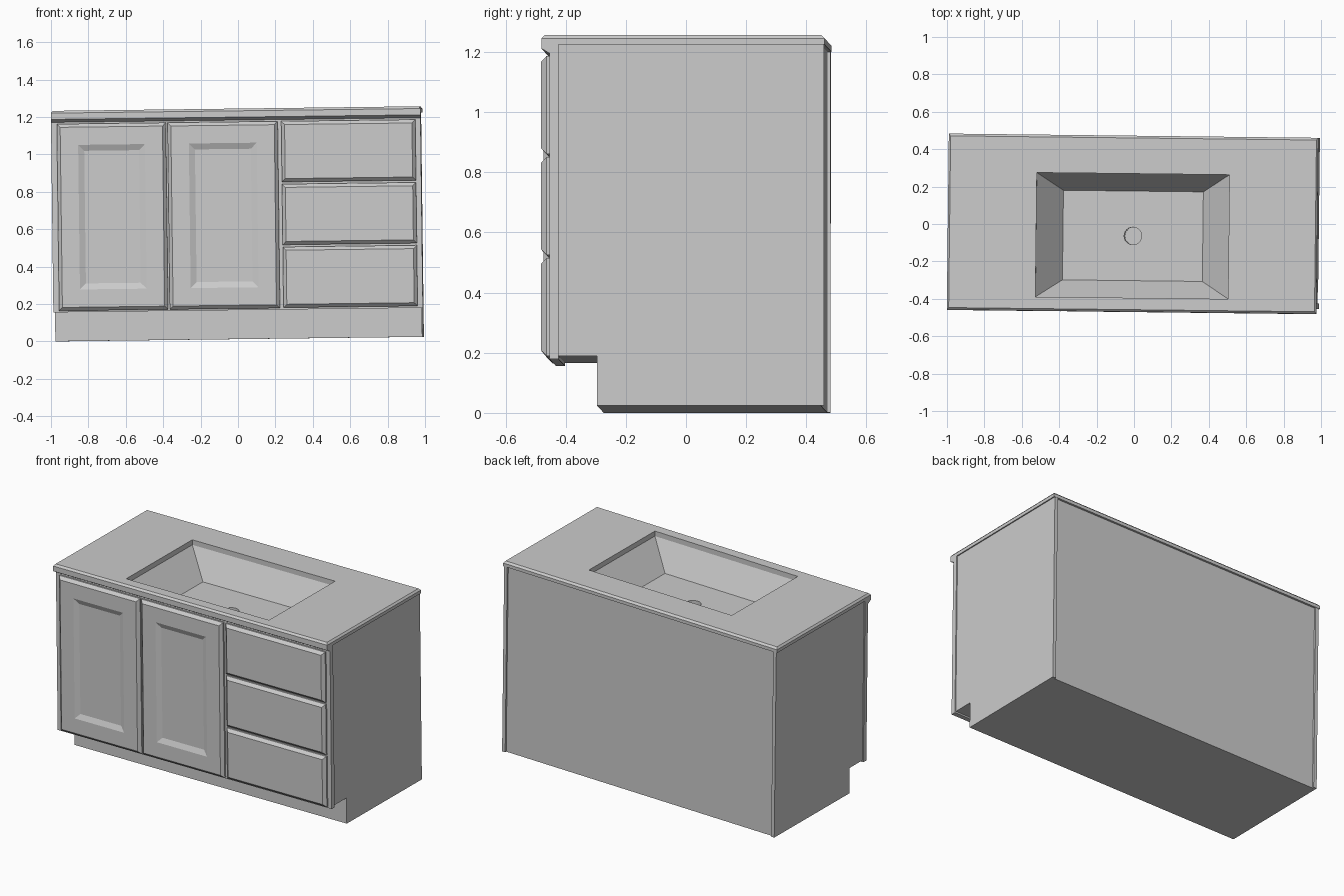
import bpy, bmesh, math
from mathutils import Matrix

if "Cube" in bpy.data.objects:
    bpy.data.objects.remove(bpy.data.objects["Cube"])

# Single painted finish
grey = bpy.data.materials.new("light_grey")
grey.use_nodes = True
COLOUR = (0.6, 0.6, 0.6, 1)
grey.diffuse_color = COLOUR
grey.node_tree.nodes["Principled BSDF"].inputs["Base Color"].default_value = COLOUR

# The whole cabinet leans and turns very slightly
MID = 0.616
LEAN = (Matrix.Translation((0, 0, MID + 0.0125)) @ Matrix.Rotation(-0.0115, 4, "Z")
        @ Matrix.Rotation(-0.0125, 4, "Y") @ Matrix.Translation((0, 0, -MID)))


def finish(name, bm):
    bmesh.ops.recalc_face_normals(bm, faces=bm.faces)
    mesh = bpy.data.meshes.new(name)
    bm.to_mesh(mesh)
    bm.free()
    mesh.materials.append(grey)
    obj = bpy.data.objects.new(name, mesh)
    bpy.context.collection.objects.link(obj)
    obj.matrix_world = LEAN
    return obj


def prism(name, x0, x1, profile):
    """Extrude a (y, z) outline along x."""
    bm = bmesh.new()
    face = bm.faces.new([bm.verts.new((x0, y, z)) for y, z in profile])
    out = bmesh.ops.extrude_face_region(bm, geom=[face])["geom"]
    moved = [v for v in out if isinstance(v, bmesh.types.BMVert)]
    bmesh.ops.translate(bm, verts=moved, vec=(x1 - x0, 0, 0))
    return finish(name, bm)


def box(name, x0, x1, y0, y1, z0, z1):
    return prism(name, x0, x1, [(y0, z0), (y1, z0), (y1, z1), (y0, z1)])


def loft(bm, rings):
    """Join successive rings of points; return the last ring."""
    previous = None
    for ring in rings:
        verts = [bm.verts.new(p) for p in ring]
        if previous:
            for i in range(len(verts)):
                j = (i + 1) % len(verts)
                bm.faces.new((previous[i], previous[j], verts[j], verts[i]))
        previous = verts
    return previous


def front_panel(name, x0, x1, z0, z1, steps):
    """Door or drawer front from (inset, y) steps, back to front."""
    bm = bmesh.new()
    last = loft(bm, [[(x0 + i, y, z0 + i), (x1 - i, y, z0 + i),
                      (x1 - i, y, z1 - i), (x0 + i, y, z1 - i)] for i, y in steps])
    bm.faces.new(last)
    return finish(name, bm)


def flat_ring(x, y0, y1, z):
    return [(-x, y0, z), (x, y0, z), (x, y1, z), (-x, y1, z)]


# Carcass
SIDE, TOP = 0.981, 1.2
FRAME_BACK, FRAME_FRONT, FACE = -0.413, -0.443, -0.471
KICK, DECK, BACK = -0.285, 0.165, 0.47
side_outline = [(KICK, 0), (BACK, 0), (BACK, TOP), (FRAME_BACK, TOP),
                (FRAME_BACK, DECK), (KICK, DECK)]
for name, s in (("left_side", 1), ("right_side", -1)):
    prism(name, s * SIDE, s * (SIDE - 0.022), side_outline)
INNER = SIDE - 0.022
box("back_panel", -INNER, INNER, 0.44, 0.459, 0, TOP)
box("base_panel", -INNER, INNER, KICK, 0.44, 0, 0.02)
box("toe_kick", -INNER, INNER, KICK, KICK + 0.02, 0, DECK)
box("deck", -INNER, INNER, FRAME_BACK, KICK + 0.02, DECK, DECK + 0.02)
WIDE = 0.988
box("face_frame", -WIDE, WIDE, FRAME_FRONT, FRAME_BACK, 0.155, 1.172)

# Doors with sunken panels
edge = [(0, FRAME_FRONT), (0, FACE + 0.018), (0.018, FACE)]
sunken = edge + [(0.113, FACE), (0.145, FACE + 0.014)]
front_panel("door_outer", -0.957, -0.374, 0.163, 1.162, sunken)
front_panel("door_inner", -0.365, 0.224, 0.163, 1.162, sunken)

# Drawer fronts
for i, name in enumerate(("drawer_bottom", "drawer_middle", "drawer_top")):
    z = 0.165 + i * 0.336
    front_panel(name, 0.243, 0.96, z, z + 0.325, edge)

# Counter with basin and drain
bm = bmesh.new()
Y0, Y1, H = -0.47, 0.472, 1.2325
floor = loft(bm, [
    flat_ring(WIDE - 0.04, Y0 + 0.04, Y1 - 0.04, TOP),
    flat_ring(WIDE, Y0, Y1, TOP),
    flat_ring(WIDE, Y0, Y1, H - 0.012),
    flat_ring(WIDE - 0.01, Y0 + 0.012, Y1 - 0.012, H),
    flat_ring(0.515, -0.395, 0.269, H),
    flat_ring(0.515, -0.395, 0.269, TOP),
    flat_ring(0.374, -0.303, 0.176, 1.033)])
SIDES = 24
circle = [(0.047 * math.cos(math.tau * i / SIDES), 0.047 * math.sin(math.tau * i / SIDES) - 0.064)
          for i in range(SIDES)]
drain_top = [bm.verts.new((x, y, 1.033)) for x, y in circle]
drain_end = [bm.verts.new((x, y, 0.6)) for x, y in circle]
for i in range(SIDES):
    j = (i + 1) % SIDES
    bm.faces.new((drain_top[i], drain_top[j], drain_end[j], drain_end[i]))
bm.faces.new(drain_end)
borders = []
for ring in (floor, drain_top):
    for i, v in enumerate(ring):
        borders.append(bm.edges.get((v, ring[(i + 1) % len(ring)])))
bmesh.ops.triangle_fill(bm, edges=borders, use_beauty=True, normal=(0, 0, 1))
flat = [f for f in bm.faces if all(abs(v.co.z - 1.033) < 1e-4 for v in f.verts)]
inside = [f for f in flat if all(v in drain_top for v in f.verts)
          and (f.calc_center_median().xy.length < 0.2)]
bmesh.ops.delete(bm, geom=inside, context="FACES_ONLY")
finish("counter_basin", bm)

# Lip under the counter's front edge
prism("counter_lip", -WIDE, WIDE, [(Y0, TOP), (Y0, 1.187), (FRAME_FRONT, 1.171),
                                   (FRAME_BACK, 1.171), (FRAME_BACK, TOP)])
